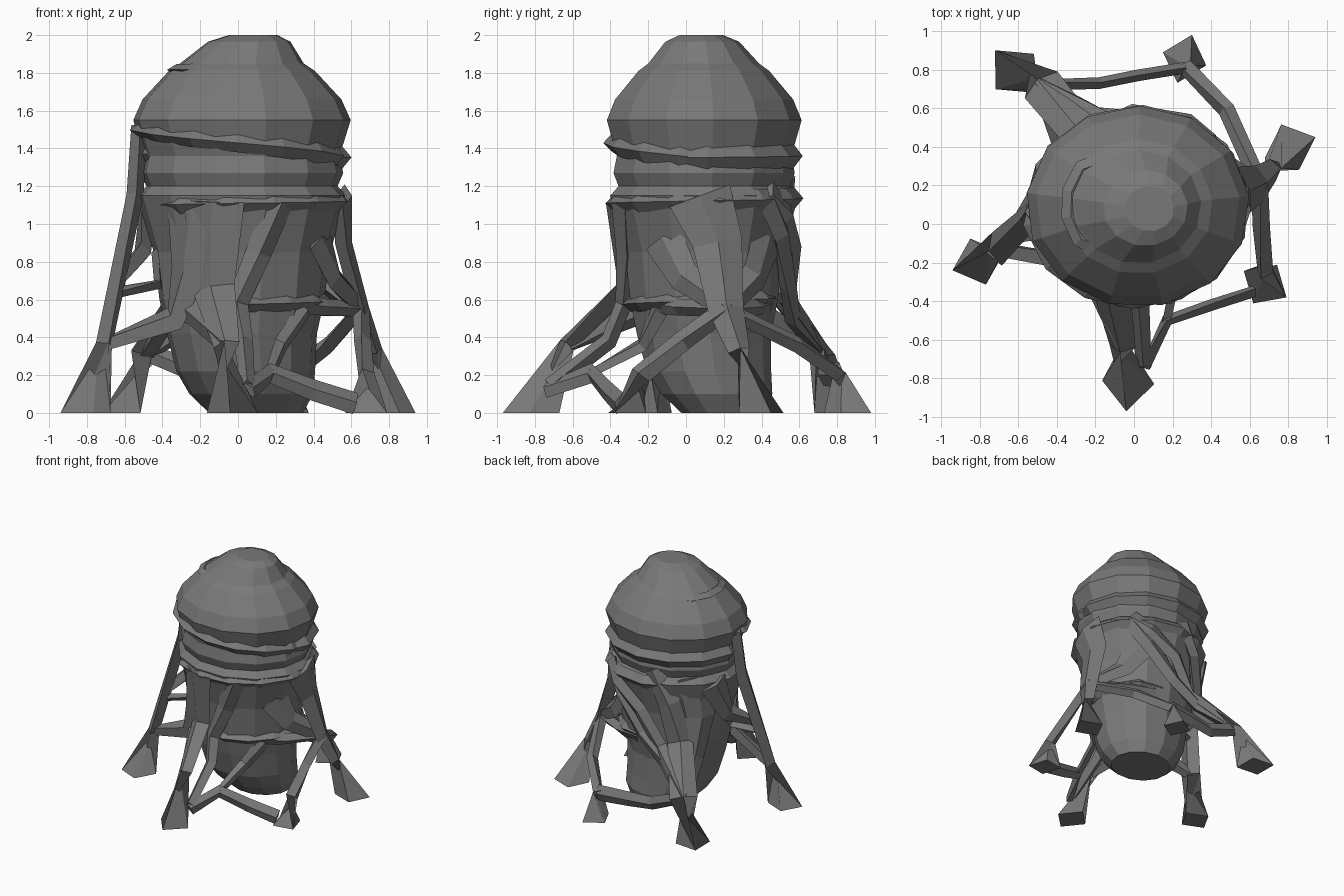
import bpy, bmesh, math
from mathutils import Vector

if "Cube" in bpy.data.objects:
    bpy.data.objects.remove(bpy.data.objects["Cube"])

grey = bpy.data.materials.new("stone grey")
grey.diffuse_color = (0.19, 0.19, 0.19, 1)
grey.use_nodes = True
grey.node_tree.nodes["Principled BSDF"].inputs["Base Color"].default_value = grey.diffuse_color
SIDES = 13
# trunk and domed cap profile: height, radius
profile = [(0, .25), (.1, .33), (.22, .37), (.42, .4), (.6, .44), (.85, .47),
           (1.08, .54), (1.15, .56), (1.2, .51), (1.27, .54), (1.36, .52),
           (1.55, .58), (1.66, .53), (1.81, .39), (1.85, .33), (1.965, .22), (2, .13)]


def on(deg, z, out=0.0):
    """Point on the trunk surface at an angle and height, pushed outwards by out."""
    for (z0, r0), (z1, r1) in zip(profile, profile[1:]):
        if z0 <= z <= z1:
            r = r0 + (r1 - r0) * (z - z0) / (z1 - z0) + out
            break
    low = max(0, .3 - z)                 # the base leans to the back right
    top = max(0, z - 1.9)                # the crown leans right
    a = math.radians(deg)
    return Vector((.02 + .25 * low + .6 * top + r * math.cos(a),
                   .09 + .35 * low - .1 * top + .9 * r * math.sin(a), z))


def loft(bm, rings):
    """Skin a list of rings and cap both ends."""
    rows = [[bm.verts.new(p) for p in r] for r in rings]
    n = len(rows[0])
    for a, b in zip(rows, rows[1:]):
        for i in range(n):
            j = (i + 1) % n
            bm.faces.new((a[i], a[j], b[j], b[i]))
    bm.faces.new(rows[0][::-1])
    bm.faces.new(rows[-1])


def strand(bm, P, w0, w1, depth=.045, foot=None, thin=1.0):
    """Four-sided root along points P, half width going from w0 to w1."""
    rings = [foot] if foot else []
    last = len(P) - 1
    for i, p in enumerate(P):
        prev = P[max(i - 1, 0)]
        if foot and i == 0:
            prev = sum(foot, Vector()) / 4
        t = (P[min(i + 1, last)] - prev).normalized()
        n = Vector((p.x - .03, p.y - .09, 0)).normalized()
        s = t.cross(n).normalized()
        n = s.cross(t)
        w = w0 + (w1 - w0) * i / last
        d = depth
        if i == last:                    # the end melts into the trunk
            d *= thin
        rings.append([p + n * d, p + s * w, p - n * depth, p - s * w])
    loft(bm, rings)


def kite(x, y, size):
    """Foot outline on the ground, pointing away from the trunk."""
    tip = Vector((x, y, 0))
    d = Vector((.03 - x, .09 - y, 0)).normalized() * size
    s = Vector((-d.y, d.x, 0)) * .45
    return [tip, tip + d * .5 + s, tip + d, tip + d * .5 - s]


def finish(bm, name):
    bmesh.ops.recalc_face_normals(bm, faces=bm.faces)
    me = bpy.data.meshes.new(name)
    bm.to_mesh(me)
    bm.free()
    me.materials.append(grey)
    bpy.context.collection.objects.link(bpy.data.objects.new(name, me))


# trunk
bm = bmesh.new()
loft(bm, [[on(360 * i / SIDES + 6, z) for i in range(SIDES)] for z, r in profile])
finish(bm, "trunk")


# ridges wrapped round the trunk, sinking into it at both ends
def coil(bm, a0, a1, z0, z1, w0, w1, depth, out=0.0):
    n = max(5, round((a1 - a0) / 27))
    pts = []
    for i in range(n + 1):
        f = i / n
        sink = .05 if i in (0, n) else 0
        pts.append(on(a0 + (a1 - a0) * f, z0 + (z1 - z0) * f, out - sink))
    strand(bm, pts, w0, w1, depth)


bm = bmesh.new()
coil(bm, 165, 370, 1.52, 1.34, .03, .07, .05, -.01)   # sloping front ridge
coil(bm, 335, 560, 1.35, 1.37, .07, .09, .06, 0)      # its continuation behind
coil(bm, 205, 480, 1.1, 1.14, .05, .06, .05, -.02)    # collar
coil(bm, 120, 235, 1.81, 1.82, .03, .03, .05, -.03)   # cap lip
coil(bm, 250, 440, .57, .61, .04, .05, .05, -.01)     # low ring
finish(bm, "spiral_ridges")

# joints where roots meet
left = Vector((-.71, -.13, .36))
front = Vector((-.06, -.63, .36))
arch = Vector((.17, -.5, .21))
side = Vector((.68, -.24, .2))
knee = Vector((.65, .21, .55))
back = Vector((.27, .81, .2))
rear = Vector((-.48, .72, .32))

# splayed feet, each rising into a main root
bm = bmesh.new()
strand(bm, [left, on(187, 1.15, .01), on(183, 1.52, -.03)], .09, .07, foot=kite(-.94, -.24, .28))
strand(bm, [front, on(252, .66, .03), on(254, 1.12, -.02)], .07, .17, foot=kite(-.04, -.97, .3))
strand(bm, [side, Vector((.66, -.02, .38)), knee], .06, .05, foot=kite(.79, -.38, .26))
strand(bm, [Vector((.72, .28, .33)), knee, on(9, .9, .06), on(-2, 1.15, -.02)], .06, .17,
       foot=kite(.94, .45, .28))
strand(bm, [back, Vector((.48, .59, .36)), knee], .05, .04, foot=kite(.3, .98, .26))
strand(bm, [rear, on(125, .65, .06), on(115, .98, .01), on(100, 1.25, -.03)], .11, .08,
       foot=kite(-.72, .9, .3))
finish(bm, "main_roots")

# thinner strands linking the feet and climbing the trunk
bm = bmesh.new()
strand(bm, [left, on(222, .5, .06), on(234, .75, .02), on(240, 1.1, -.02)], .04, .16, thin=.4)
strand(bm, [left.lerp(on(187, 1.15), .35), on(195, .68, .01), on(185, .85, -.02)], .03, .08, .03)
strand(bm, [left.lerp(on(187, 1.15), .45), on(172, .85, .06), on(155, 1.14, -.02)], .03, .12)
strand(bm, [Vector((.05, -.72, .14)), on(271, .38, .16), on(267, .58, .03), on(281, .85),
            on(292, 1.12, -.02)], .04, .08)
strand(bm, [front, on(235, .54, .03), on(212, .6, -.02)], .05, .1, thin=.4)
strand(bm, [Vector((.06, -.74, .12)), arch, Vector((.4, -.42, .12)), Vector((.62, -.35, .05))],
       .05, .06, .03)
strand(bm, [arch, on(300, .36, .02), on(322, .55, -.01)], .03, .06, .03)
for turn in (-1, 1):                               # fan from the right knee
    strand(bm, [knee, on(12 + 25 * turn, .72, .04), on(12 + 42 * turn, .93, -.02)],
           .05, .12, thin=.3)
    strand(bm, [knee, on(12 + 30 * turn, .56, .03), on(12 + 60 * turn, .58, -.02)],
           .04, .05, thin=.3)
strand(bm, [back, Vector((.02, .77, .2)), Vector((-.18, .73, .2)), rear], .07, .05, .03)
for k in range(2):                                 # sweeps up the back
    strand(bm, [rear, on(112 - 5 * k, .5 + .1 * k, .15 - .07 * k), on(88, .68 + .2 * k, .05),
                on(62, .95 + .1 * k, .02), on(45, 1.16, -.02)], .05, .08)
strand(bm, [rear, on(137, .52, .08), on(145, .85, .01), on(140, 1.2, -.02)], .06, .15, thin=.4)
finish(bm, "linking_roots")
